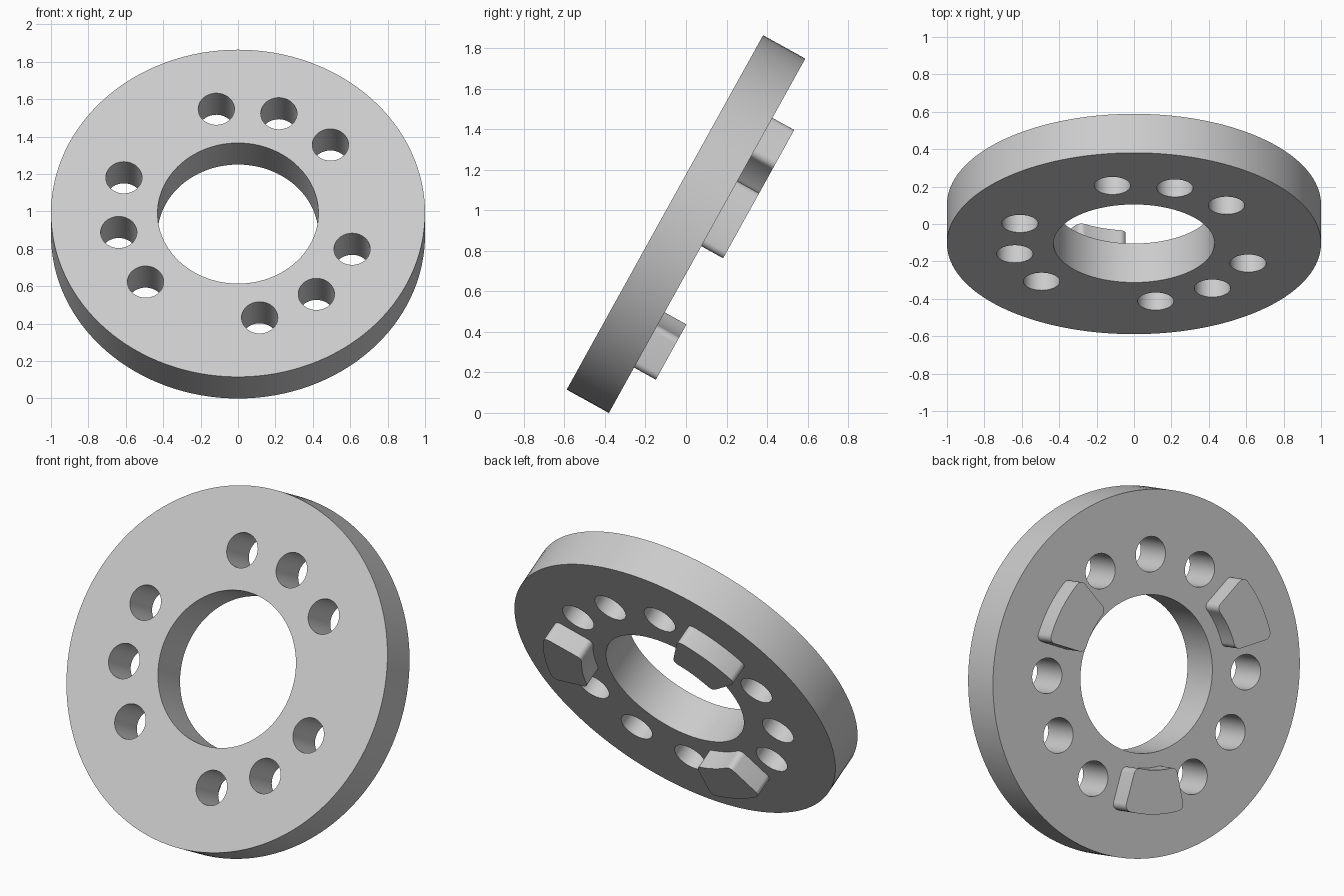
import bpy
from math import sin, cos, asin, pi, radians
from mathutils import Matrix

cube = bpy.data.objects.get("Cube")
if cube:
    bpy.data.objects.remove(cube)

TILT = radians(61)
HALF = 0.119          # half thickness of the disc
PLACE = Matrix.Translation((0, 0, 0.932)) @ Matrix.Rotation(TILT, 4, 'X')

grey = bpy.data.materials.new("light_grey")
grey.use_nodes = True
grey.diffuse_color = (0.6, 0.6, 0.6, 1)
grey.node_tree.nodes["Principled BSDF"].inputs["Base Color"].default_value = (0.6, 0.6, 0.6, 1)


def arc(cx, cy, r, start, end, n):
    return [(cx + r * cos(start + (end - start) * i / n),
             cy + r * sin(start + (end - start) * i / n)) for i in range(n + 1)]


def circle(cx, cy, r, n):
    return arc(cx, cy, r, 0, 2 * pi, n)[:-1]


def plate(name, outlines, half, matrix):
    """Extrude closed outlines (inner ones become holes) into a solid."""
    curve = bpy.data.curves.new(name, 'CURVE')
    curve.dimensions = '2D'
    curve.fill_mode = 'BOTH'
    curve.extrude = half
    for points in outlines:
        spline = curve.splines.new('POLY')
        spline.points.add(len(points) - 1)
        for point, (x, y) in zip(spline.points, points):
            point.co = (x, y, 0, 1)
        spline.use_cyclic_u = True
    obj = bpy.data.objects.new(name, curve)
    bpy.context.collection.objects.link(obj)
    bpy.ops.object.select_all(action='DESELECT')
    obj.select_set(True)
    bpy.context.view_layer.objects.active = obj
    bpy.ops.object.convert(target='MESH')
    obj = bpy.context.view_layer.objects.active
    obj.name = name
    # Weld caps to walls
    bpy.ops.object.mode_set(mode='EDIT')
    bpy.ops.mesh.select_all(action='SELECT')
    bpy.ops.mesh.remove_doubles(threshold=0.0001)
    bpy.ops.mesh.normals_make_consistent(inside=False)
    bpy.ops.object.mode_set(mode='OBJECT')
    obj.data.materials.clear()
    obj.data.materials.append(grey)
    bpy.ops.object.shade_smooth_by_angle(angle=radians(30))
    obj.matrix_world = matrix
    return obj


# Disc with centre bore and nine bolt holes; every fourth position holds a lug
BOLT_RADIUS, FIRST = 0.648, radians(10.3)
outlines = [circle(0, 0, 1, 128), circle(0, 0, 0.43, 96)]
lug_angles = []
for k in range(12):
    angle = FIRST + k * pi / 6
    if k % 4 == 0:
        lug_angles.append(angle)
    else:
        outlines.append(circle(BOLT_RADIUS * cos(angle), BOLT_RADIUS * sin(angle), 0.097, 40))
plate("ring_disc", outlines, HALF, PLACE)

# Lug outline: ring sector with rounded corners, one half mirrored
INNER, OUTER, SPREAD, FILLET = 0.51, 0.75, radians(15), 0.035
r_out, r_in = OUTER - FILLET, INNER + FILLET
a_out = SPREAD - asin(FILLET / r_out)
a_in = SPREAD - asin(FILLET / r_in)
half = arc(0, 0, OUTER, 0, a_out, 8)[:-1]
half += arc(r_out * cos(a_out), r_out * sin(a_out), FILLET, a_out, SPREAD + pi / 2, 8)
half += arc(r_in * cos(a_in), r_in * sin(a_in), FILLET, SPREAD + pi / 2, a_in + pi, 8)
half += arc(0, 0, INNER, a_in, 0, 8)[1:]
sector = half + [(x, -y) for x, y in reversed(half[1:-1])]

# Three raised lugs on the back face
LUG = 0.123
for i, angle in enumerate(lug_angles):
    local = Matrix.Translation((0, 0, -HALF - LUG / 2 + 0.005)) @ Matrix.Rotation(angle, 4, 'Z')
    plate(f"back_lug_{i + 1}", [sector], LUG / 2 + 0.005, PLACE @ local)
